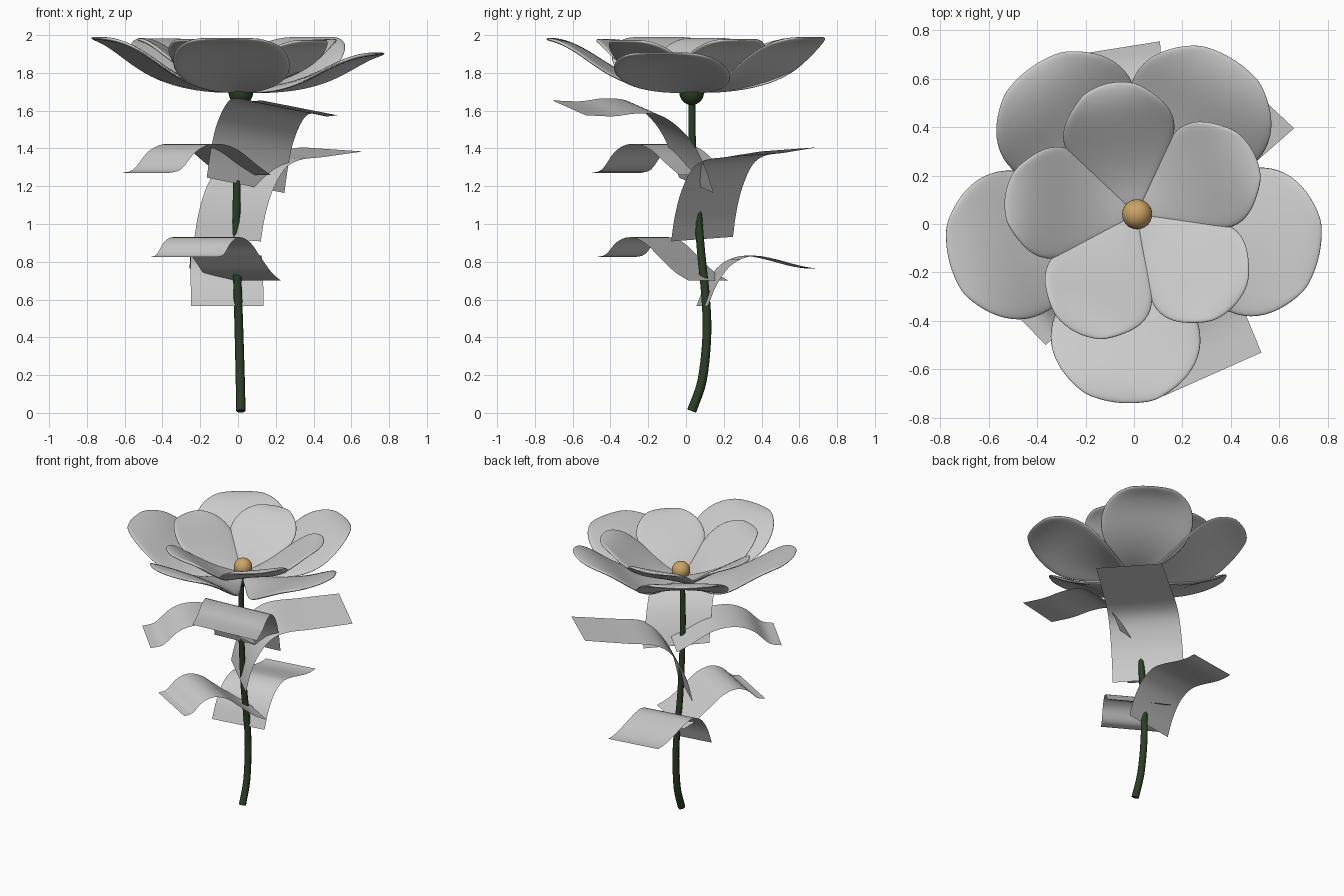
import bpy, math
from mathutils import Vector

if "Cube" in bpy.data.objects:
    bpy.data.objects.remove(bpy.data.objects["Cube"])


def material(name, rgb):
    m = bpy.data.materials.new(name)
    m.diffuse_color = (*rgb, 1)
    m.use_nodes = True
    m.node_tree.nodes["Principled BSDF"].inputs["Base Color"].default_value = m.diffuse_color
    return m


GREY = material("pale grey", (0.6, 0.6, 0.6))
GREEN = material("dark green", (0.025, 0.05, 0.018))
TAN = material("golden tan", (0.6, 0.37, 0.13))


def smooth_path(points, steps=4):
    """Catmull-Rom curve through the given points."""
    p = [Vector(q) for q in points]
    p = [2 * p[0] - p[1]] + p + [2 * p[-1] - p[-2]]
    out = []
    for i in range(1, len(p) - 2):
        a, b, c, d = p[i - 1:i + 3]
        for k in range(steps):
            t = k / steps
            out.append(0.5 * (2 * b + (c - a) * t + (2 * a - 5 * b + 4 * c - d) * t ** 2
                              + (3 * b - a - 3 * c + d) * t ** 3))
    return out + [p[-2]]


def grid_object(name, rows):
    """Surface through rows of points (each row runs right to left)."""
    n = len(rows[0])
    faces = [(i * n + j, (i + 1) * n + j, (i + 1) * n + j + 1, i * n + j + 1)
             for i in range(len(rows) - 1) for j in range(n - 1)]
    me = bpy.data.meshes.new(name)
    me.from_pydata([tuple(p) for r in rows for p in r], [], faces)
    me.polygons.foreach_set("use_smooth", [True] * len(faces))
    me.materials.append(GREY)
    ob = bpy.data.objects.new(name, me)
    bpy.context.collection.objects.link(ob)
    return ob


def ball(name, loc, r, mat):
    bpy.ops.mesh.primitive_uv_sphere_add(segments=24, ring_count=16, radius=r, location=loc)
    ob = bpy.context.object
    ob.name = name
    ob.data.materials.append(mat)
    bpy.ops.object.shade_smooth()


# Stem: swept circle, thinner towards the top
STEM = [(0.015, 0.03, 0.01), (0.012, 0.085, 0.17), (0.006, 0.11, 0.4), (0, 0.105, 0.6),
        (-0.008, 0.08, 0.85), (-0.008, 0.06, 1.1), (0, 0.035, 1.4), (0.01, 0.03, 1.7)]
path = smooth_path(STEM)
cu = bpy.data.curves.new("stem", 'CURVE')
cu.dimensions = '3D'
cu.bevel_depth = 1
cu.bevel_resolution = 2
cu.use_fill_caps = True
sp = cu.splines.new('POLY')
sp.points.add(len(path) - 1)
for pt, co in zip(sp.points, path):
    pt.co = (*co, 1)
    pt.radius = 0.025 - 0.007 * co.z / 1.7
cu.materials.append(GREEN)
stem = bpy.data.objects.new("stem", cu)
bpy.context.collection.objects.link(stem)
bpy.context.view_layer.objects.active = stem
stem.select_set(True)
bpy.ops.object.convert(target='MESH')

# Receptacle under the petals and flower centre
ball("receptacle", (0.015, 0.03, 1.695), 0.065, GREEN)
ball("flower_centre", (0.013, 0.04, 1.766), 0.062, TAN)

# Petals: (distance, half width, height) along the middle line
OUTER = [(0.03, 0.035, 1.715), (0.15, 0.115, 1.73), (0.3, 0.235, 1.772), (0.44, 0.315, 1.838),
         (0.57, 0.32, 1.925), (0.69, 0.26, 1.98), (0.785, 0.155, 1.99)]
INNER = [(0.03, 0.03, 1.735), (0.11, 0.09, 1.755), (0.21, 0.18, 1.80), (0.31, 0.24, 1.86),
         (0.4, 0.235, 1.92), (0.48, 0.185, 1.965), (0.555, 0.115, 1.98)]


def petal(name, prof, angle, rise, length, cup):
    a = math.radians(angle)
    f, l = Vector((math.cos(a), math.sin(a), 0)), Vector((-math.sin(a), math.cos(a), 0))
    z0, rmax = prof[0][2], prof[-1][0]
    rows = []
    for r, w, z in prof:
        row = []
        for j in range(7):
            s = j / 3 - 1
            rr = (r - 0.03 * s * s * (r / rmax) ** 3) * length   # rounded tip
            zz = z0 + (z - z0) * rise + cup * s * s * math.sin(math.pi * r / rmax)
            row.append(Vector((0.01, 0.04, zz)) + f * rr + l * (s * w))
        rows.append(row)
    ob = grid_object(name, rows)
    so = ob.modifiers.new("thickness", 'SOLIDIFY')
    so.thickness = 0.02
    so.offset = -1
    su = ob.modifiers.new("smooth", 'SUBSURF')
    su.levels = su.render_levels = 2


for i, (ang, rise, ln) in enumerate(((126, 0.99, 0.955), (58, 1.02, 0.965), (-13, 0.72, 0.99),
                                     (-95, 1.0, 1.0), (194, 1.02, 1.02))):
    petal(f"outer_petal_{i + 1}", OUTER, ang, rise, ln, -0.035)
for i, (ang, rise, ln) in enumerate(((102, 1.04, 1.0), (28, 1.02, 0.99), (-43, 1.0, 1.0),
                                     (-117, 1.02, 0.99), (172, 1.04, 0.99))):
    petal(f"inner_petal_{i + 1}", INNER, ang, rise, ln, -0.01)

# Leaves: thin curved strips; profile is (fraction of length, rise)
STEEP = [(0, 0), (0.07, 0.14), (0.16, 0.26), (0.28, 0.35), (0.42, 0.41), (0.6, 0.42), (0.78, 0.405), (1, 0.41)]
FLAT = [(0, 0), (0.04, 0.13), (0.11, 0.26), (0.23, 0.38), (0.38, 0.43), (0.6, 0.445), (0.8, 0.46), (1, 0.475)]
ARCH = [(0, 0), (0.15, 0.06), (0.3, 0.125), (0.45, 0.16), (0.6, 0.16), (0.74, 0.12), (0.88, 0.03), (1, 0.01)]
HOOK = [(0, 0), (0.15, 0.045), (0.32, 0.125), (0.48, 0.2), (0.64, 0.23), (0.78, 0.205), (0.9, 0.14), (1, 0.125)]
DROOP = [(0, 0), (0.08, 0.12), (0.2, 0.22), (0.36, 0.265), (0.52, 0.255), (0.76, 0.215), (0.9, 0.2), (1, 0.2)]


def leaf(name, base, end, edge_angle, widths, profile, roll=0.0):
    b, e = Vector(base), Vector((end[0], end[1], base[2]))
    a = math.radians(edge_angle)
    l = Vector((-math.sin(a), math.cos(a), -roll)) / 2
    rows = []
    for q in smooth_path([(t, z, 0) for t, z in profile], 4):
        c = b.lerp(e, q.x) + Vector((0, 0, q.y))
        h = l * (widths[0] + (widths[1] - widths[0]) * q.x)
        rows.append([c - h, c, c + h])
    grid_object(name, rows)


# roll drops the leaf's left edge (seen from the stem)
leaf("leaf_front", (0.04, 0.055, 1.205), (0.325, -0.62), -66, (0.45, 0.44), STEEP, 0.18)
leaf("leaf_right", (-0.055, 0.085, 0.92), (0.50, 0.545), 47, (0.48, 0.44), FLAT, -0.05)
leaf("leaf_left", (0.04, 0.1, 1.26), (-0.49, -0.37), -136, (0.38, 0.36), ARCH)
leaf("leaf_low_left", (0.045, 0.12, 0.70), (-0.285, -0.37), -120, (0.42, 0.41), HOOK)
leaf("leaf_back", (-0.057, 0.085, 0.565), (-0.075, 0.725), 99, (0.39, 0.37), DROOP)
